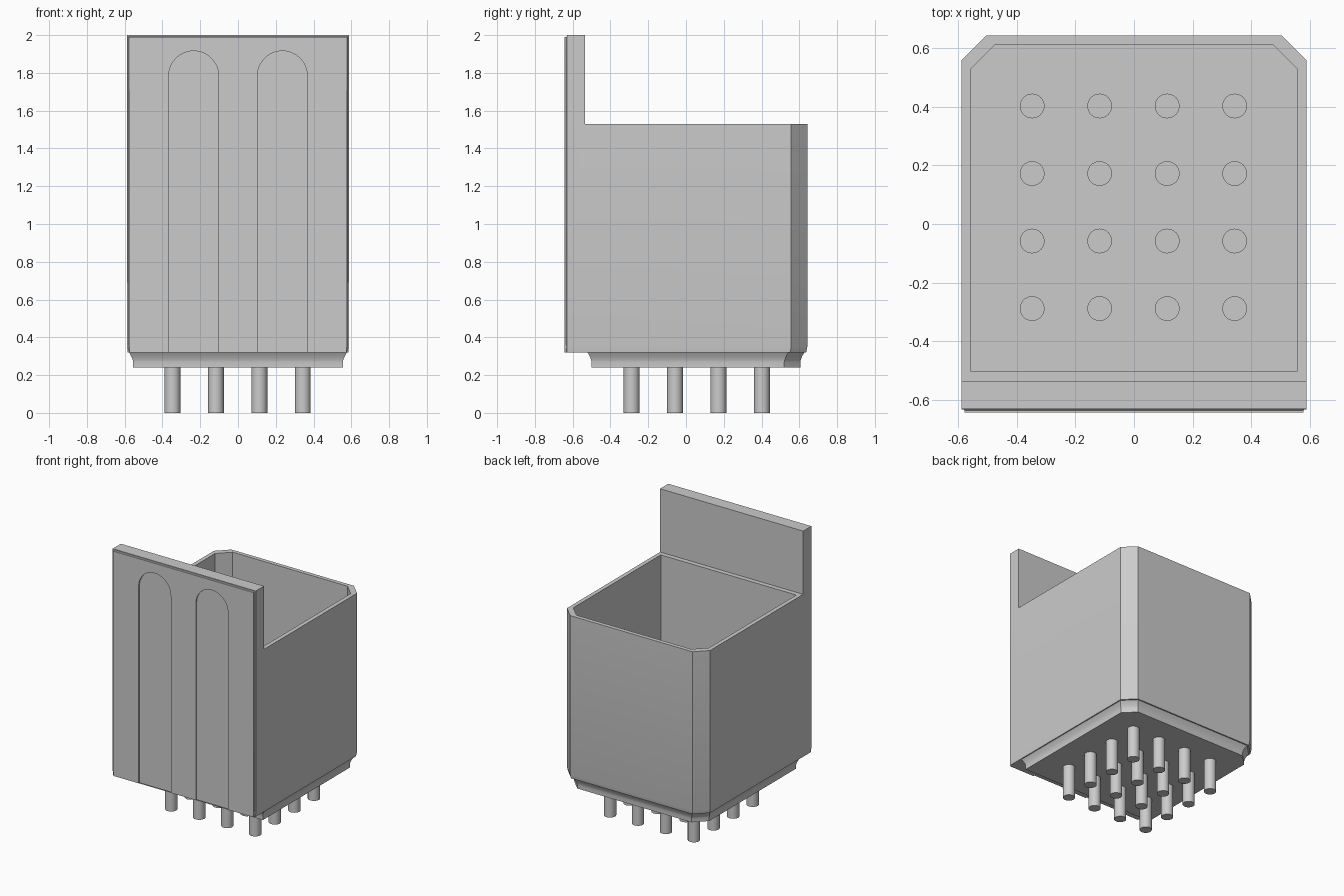
import bpy, bmesh, math

default_cube = bpy.data.objects.get("Cube")
if default_cube:
    bpy.data.objects.remove(default_cube, do_unlink=True)

# Single plain grey finish
grey = bpy.data.materials.new("light_grey")
grey.use_nodes = True
GREY = (0.6, 0.6, 0.6, 1)
grey.diffuse_color = GREY
grey.node_tree.nodes["Principled BSDF"].inputs["Base Color"].default_value = GREY


def finish(bm, name):
    bmesh.ops.recalc_face_normals(bm, faces=bm.faces)
    mesh = bpy.data.meshes.new(name)
    bm.to_mesh(mesh)
    bm.free()
    mesh.materials.append(grey)
    obj = bpy.data.objects.new(name, mesh)
    bpy.context.collection.objects.link(obj)
    return obj


def outline(half_x, front, back, cut):
    """Rectangle with its two back corners cut at 45 degrees."""
    half = [(half_x, front), (half_x, back - cut), (half_x - cut, back)]
    return half + [(-x, y) for x, y in reversed(half)]


def loft(name, rings):
    """Closed solid through (outline, height) rings, bottom to top."""
    bm = bmesh.new()
    loops = [[bm.verts.new((x, y, z)) for x, y in pts] for pts, z in rings]
    for low, high in zip(loops, loops[1:]):
        for i in range(len(low)):
            j = (i + 1) % len(low)
            bm.faces.new((low[i], low[j], high[j], high[i]))
    bm.faces.new(loops[0])
    bm.faces.new(loops[-1])
    return finish(bm, name)


def smooth(obj, angle):
    bpy.ops.object.select_all(action='DESELECT')
    obj.select_set(True)
    bpy.context.view_layer.objects.active = obj
    bpy.ops.object.shade_smooth_by_angle(angle=math.radians(angle))


def carve(obj, cutter):
    mod = obj.modifiers.new("carve", 'BOOLEAN')
    mod.operation = 'DIFFERENCE'
    mod.solver = 'EXACT'
    mod.object = cutter
    bpy.context.view_layer.objects.active = obj
    bpy.ops.object.modifier_apply(modifier=mod.name)
    bpy.data.objects.remove(cutter, do_unlink=True)


W, FRONT, BACK = 0.588, -0.642, 0.642
BOTTOM, RIM, TOP = 0.32, 1.53, 2.0

# Housing block, slightly drawn in at its lower edge
housing = loft("housing", [
    (outline(W - 0.004, FRONT, BACK - 0.006, 0.085), BOTTOM),
    (outline(W, FRONT, BACK, 0.085), BOTTOM + 0.03),
    (outline(W, FRONT, BACK, 0.085), TOP)])

# Soft upright and top edges of the front face
bm = bmesh.new()
bm.from_mesh(housing.data)
edges = [e for e in bm.edges
         if all(v.co.y < FRONT + 0.001 for v in e.verts)
         and sum(v.co.z for v in e.verts) > 2 * BOTTOM + 0.01]
bmesh.ops.bevel(bm, geom=edges, offset=0.011, segments=3, affect='EDGES')
bm.to_mesh(housing.data)
bm.free()

# Tall front panel is left standing; the rest is cut to the rim, then hollowed
carve(housing, loft("upper_cutter", [
    (outline(1, -0.535, 1, 0.01), RIM), (outline(1, -0.535, 1, 0.01), 2.2)]))
cavity = outline(0.557, -0.50, 0.612, 0.085)
carve(housing, loft("cavity_cutter", [(cavity, BOTTOM + 0.01), (cavity, 2.2)]))

# Two shallow round-topped channels in the front face
for side in (-1, 1):
    bm = bmesh.new()
    cx, r, spring = side * 0.235, 0.132, 1.784
    pts = [(cx - r, BOTTOM - 0.1), (cx + r, BOTTOM - 0.1)]
    pts += [(cx + r * math.cos(math.pi * i / 24), spring + r * math.sin(math.pi * i / 24))
            for i in range(25)]
    face = bm.faces.new([bm.verts.new((x, FRONT - 0.05, z)) for x, z in pts])
    moved = bmesh.ops.extrude_face_region(bm, geom=[face])["geom"]
    bmesh.ops.translate(bm, vec=(0, 0.06, 0),
                        verts=[g for g in moved if isinstance(g, bmesh.types.BMVert)])
    carve(housing, finish(bm, "channel_cutter"))
smooth(housing, 32)

# Base plug with a coved upper edge
rings = [(outline(0.555, -0.50, 0.605, 0.085), 0.24)]
for i in range(7):
    t = i / 6
    grow = 0.022 * t ** 1.5
    rings.append((outline(0.555 + grow, -0.50 - grow, 0.605 + grow, 0.085),
                  0.268 + 0.053 * t))
smooth(loft("base_plug", rings), 30)

# Four by four grid of contact pins
for row in range(4):
    for col in range(4):
        bm = bmesh.new()
        bmesh.ops.create_cone(bm, cap_ends=True, segments=32,
                              radius1=0.042, radius2=0.042, depth=0.34)
        pin = finish(bm, f"contact_pin_{row + 1}_{col + 1}")
        pin.location = (-0.347 + 0.23 * col, -0.288 + 0.23 * row, 0.17)
        smooth(pin, 30)
